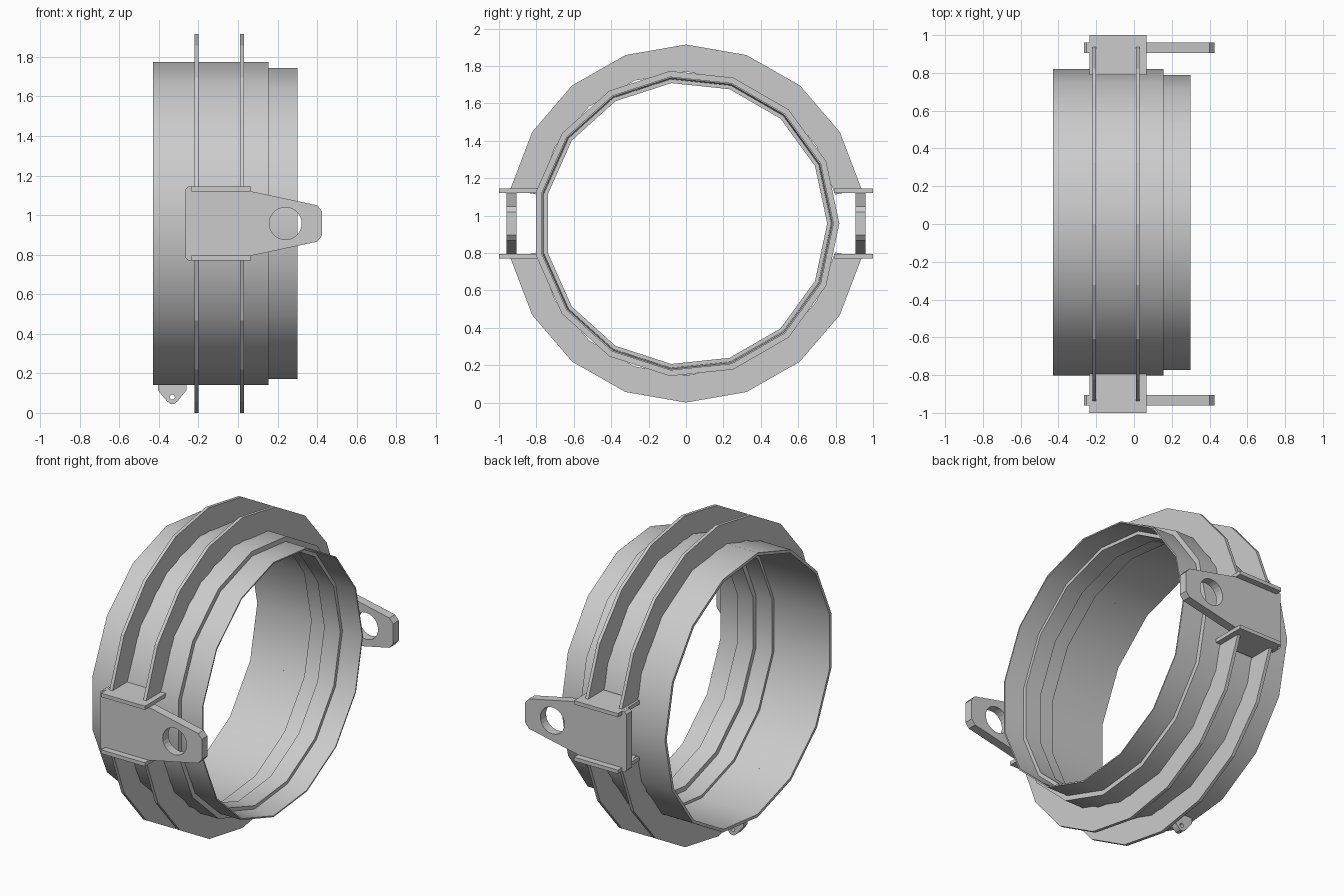
import bpy, bmesh
from math import sin, cos, pi, radians

if "Cube" in bpy.data.objects:
    bpy.data.objects.remove(bpy.data.objects["Cube"])

CZ = 0.9575  # height of the ring axis (axis runs along x)


def finish(bm, name, smooth=False):
    bmesh.ops.recalc_face_normals(bm, faces=bm.faces)
    me = bpy.data.meshes.new(name)
    bm.to_mesh(me)
    bm.free()
    ob = bpy.data.objects.new(name, me)
    bpy.context.collection.objects.link(ob)
    if smooth:
        bpy.ops.object.select_all(action='DESELECT')
        ob.select_set(True)
        bpy.context.view_layer.objects.active = ob
        bpy.ops.object.shade_smooth_by_angle(angle=radians(30))
    return ob


def lathe(name, profile, sides):
    """Closed (x, radius) profile turned around the ring axis."""
    bm = bmesh.new()
    rings = []
    for i in range(sides):
        a = 2 * pi * i / sides
        rings.append([bm.verts.new((x, r * cos(a), CZ + r * sin(a))) for x, r in profile])
    n = len(profile)
    for i in range(sides):
        p, q = rings[i], rings[(i + 1) % sides]
        for j in range(n):
            k = (j + 1) % n
            bm.faces.new((p[j], p[k], q[k], q[j]))
    return finish(bm, name, True)


def plate(name, outline, y0, y1, hole=None):
    """Flat xz outline with an optional round hole (x, z, r, sides), thickened along y."""
    bm = bmesh.new()
    loops = [outline]
    if hole:
        hx, hz, r, n = hole
        loops.append([(hx + r * cos(2 * pi * i / n), hz + r * sin(2 * pi * i / n)) for i in range(n)])
    for pts in loops:
        vs = [bm.verts.new((x, y0, z)) for x, z in pts]
        for i in range(len(vs)):
            bm.edges.new((vs[i], vs[(i + 1) % len(vs)]))
    bmesh.ops.triangle_fill(bm, edges=bm.edges[:], use_beauty=True)
    ext = bmesh.ops.extrude_face_region(bm, geom=bm.faces[:], use_keep_orig=True)
    bmesh.ops.translate(bm, vec=(0, y1 - y0, 0),
                        verts=[v for v in ext['geom'] if isinstance(v, bmesh.types.BMVert)])
    return finish(bm, name)


def half_rib(name, x, up):
    """Half-ring flange plate, above (up=1) or below (up=-1) the side lugs."""
    bm = bmesh.new()
    sections = []
    segs, start = 8, radians(11)
    for i in range(segs + 1):
        a = start + (pi - 2 * start) * i / segs
        sections.append([bm.verts.new((x + dx, r * cos(a), CZ + up * r * sin(a)))
                         for dx, r in ((-.01, .812), (.01, .812), (.01, .957), (-.01, .957))])
    for p, q in zip(sections, sections[1:]):
        for j in range(4):
            k = (j + 1) % 4
            bm.faces.new((p[j], p[k], q[k], q[j]))
    bm.faces.new(sections[0])
    bm.faces.new(sections[-1])
    return finish(bm, name)


# Main band: stepped outside, inner flange near the right-hand end
lathe("band", [(-.43, .82), (.155, .82), (.155, .79), (.30, .79), (.30, .782), (.17, .776),
               (.17, .755), (.06, .755), (.06, .785), (-.05, .785), (-.05, .802), (-.43, .802)], 15)

# Two clamp ribs, each split into upper and lower halves
for side, x in (("left", -.21), ("right", .02)):
    half_rib(f"upper_{side}_rib", x, 1)
    half_rib(f"lower_{side}_rib", x, -1)

# Lug outline: upper half mirrored around the axis height
upper = [(-.265, .173), (-.252, .186), (-.236, .186), (-.236, .163),
         (.065, .163), (.40, .092), (.425, .062)]
lug = [(x, CZ + z) for x, z in upper] + [(x, CZ - z) for x, z in reversed(upper)]

for side, s in (("front", -1), ("back", 1)):
    # Side lug with a round eye
    plate(f"{side}_lug", lug, s * .905, s * .96, (.24, CZ, .082, 24))
    # End plates joining the ribs to the lug
    for pos, u in (("upper", 1), ("lower", -1)):
        z0, z1 = CZ + u * .163, CZ + u * .186
        plate(f"{side}_{pos}_end_plate",
              [(-.235, z0), (.065, z0), (.065, z1), (-.235, z1)], s * .79, s * 1.0)

# Small drilled tab under the band
plate("bottom_tab", [(-.405, .152), (-.26, .152), (-.26, .115), (-.305, .06), (-.322, .046),
                     (-.343, .046), (-.36, .06), (-.405, .115)], -.02, .02, (-.3325, .08, .013, 12))
